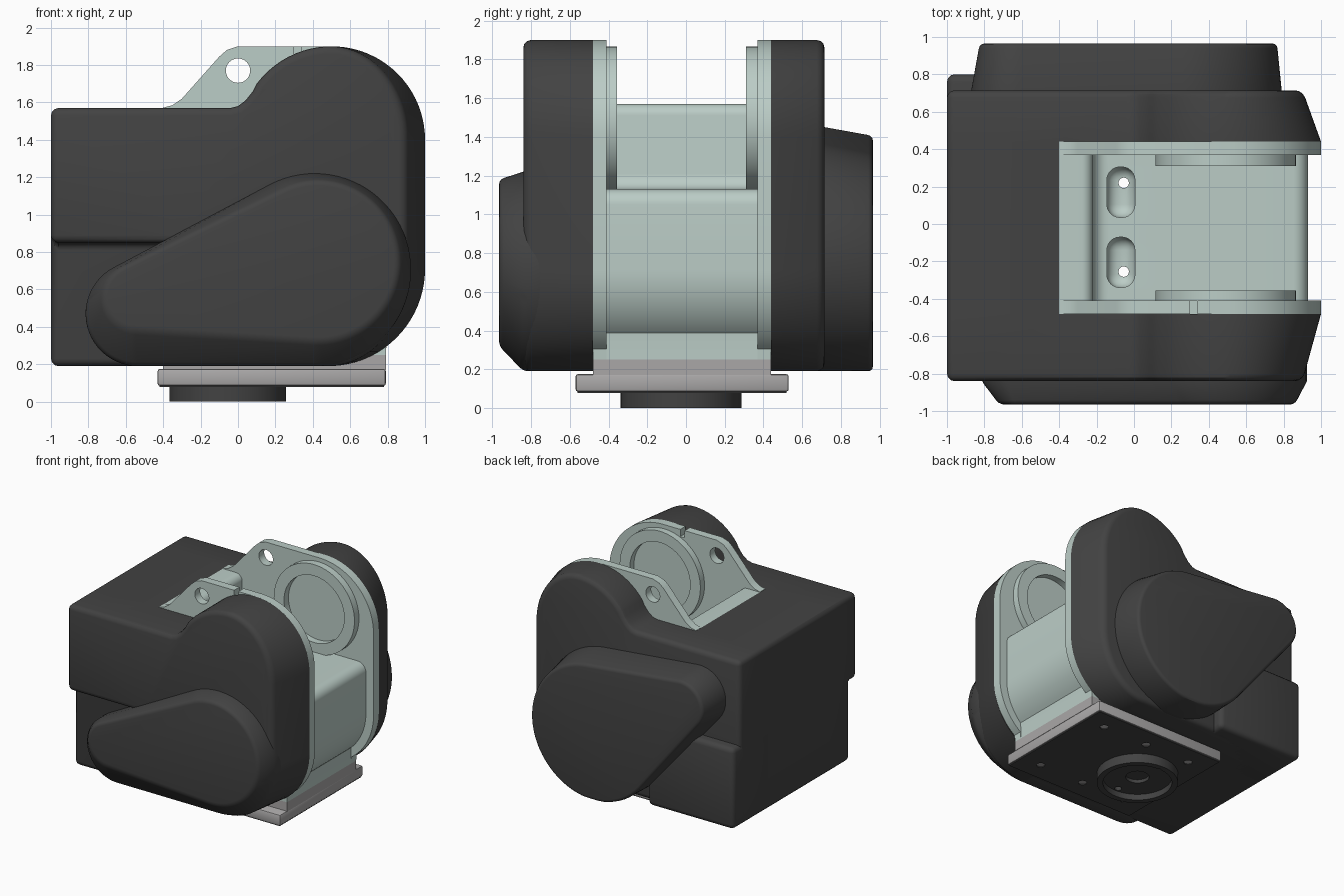
import bpy, bmesh
from math import radians, sin, cos, atan2, acos, hypot, pi

if "Cube" in bpy.data.objects:
    bpy.data.objects.remove(bpy.data.objects["Cube"])


def material(name, rgb):
    m = bpy.data.materials.new(name)
    m.diffuse_color = (*rgb, 1)
    m.use_nodes = True
    m.node_tree.nodes["Principled BSDF"].inputs["Base Color"].default_value = m.diffuse_color
    return m


DARK = material("dark_cover", (0.055, 0.055, 0.055))
LIGHT = material("pale_metal", (0.50, 0.61, 0.57))
GREY = material("base_grey", (0.40, 0.39, 0.39))


def arc(cx, cz, r, a0, a1, n=20):
    return [(cx + r * cos(radians(a0 + (a1 - a0) * i / n)),
             cz + r * sin(radians(a0 + (a1 - a0) * i / n))) for i in range(n + 1)]


def teardrop(x1, z1, r1, x2, z2, r2):
    """Outline around a big and a small circle."""
    phi = atan2(z2 - z1, x2 - x1)
    a = acos((r1 - r2) / hypot(x2 - x1, z2 - z1))
    p, a = phi * 180 / pi, a * 180 / pi
    pts = arc(x2, z2, r2, p - a, p + a, 24) + arc(x1, z1, r1, p + a, p + 360 - a, 44)
    return [(x, max(z, 0.19)) for x, z in pts]


def finish(bm, name, mat):
    bmesh.ops.recalc_face_normals(bm, faces=bm.faces)
    me = bpy.data.meshes.new(name)
    bm.to_mesh(me)
    bm.free()
    ob = bpy.data.objects.new(name, me)
    bpy.context.collection.objects.link(ob)
    if mat:
        me.materials.append(mat)
    return ob


def loft(name, sections, mat=None):
    """Skin matching xz outlines placed at successive y positions."""
    bm = bmesh.new()
    rings = [[bm.verts.new((x, y, z)) for x, z in pts] for y, pts in sections]
    n = len(rings[0])
    for a, b in zip(rings, rings[1:]):
        for i in range(n):
            j = (i + 1) % n
            bm.faces.new((a[i], a[j], b[j], b[i]))
    bm.faces.new(rings[0])
    bm.faces.new(rings[-1])
    return finish(bm, name, mat)


def box(name, x0, x1, y0, y1, z0, z1, mat=None):
    return loft(name, [(y, [(x0, z0), (x1, z0), (x1, z1), (x0, z1)]) for y in (y0, y1)], mat)


def cylinder(name, x, y, z, r, depth, axis="Z", mat=None, n=48):
    bm = bmesh.new()
    bmesh.ops.create_cone(bm, cap_ends=True, segments=n, radius1=r, radius2=r, depth=depth)
    ob = finish(bm, name, mat)
    ob.location = (x, y, z)
    if axis == "Y":
        ob.rotation_euler.x = pi / 2
    return ob


def apply(ob, mod):
    bpy.context.view_layer.update()
    bpy.ops.object.select_all(action="DESELECT")
    ob.select_set(True)
    bpy.context.view_layer.objects.active = ob
    bpy.ops.object.modifier_apply(modifier=mod.name)


def cut(ob, *cutters):
    for c in cutters:
        c.hide_render = True
        mod = ob.modifiers.new("cut", "BOOLEAN")
        mod.object, mod.operation, mod.solver = c, "DIFFERENCE", "EXACT"
        apply(ob, mod)
        bpy.data.objects.remove(c)


def bevel(ob, width, segments=3):
    mod = ob.modifiers.new("bevel", "BEVEL")
    mod.width, mod.segments = width, segments
    mod.limit_method, mod.angle_limit = "ANGLE", radians(32)
    apply(ob, mod)


# Main cover: one wide shell, tapered on its outer sides, with an open bay
outline = ([(-1, 0.19), (-1, 1.57), (-0.04, 1.57), (0.0, 1.58), (0.04, 1.61), (0.08, 1.66)]
           + arc(0.5, 1.4, 0.5, 143, 0, 28) + arc(0.48, 0.71, 0.52, 0, -90))
tapered = [(0.45 + (x - 0.45) * 0.82 if x > 0.45 else x, z) for x, z in outline]
body = loft("main_cover", [(-0.84, tapered), (-0.48, outline), (0.44, outline), (0.715, tapered)], DARK)
cut(body, box("notch", -1.2, -0.3, -1, -0.75, 0, 0.85))
bevel(body, 0.04)
cut(body, box("bay", -0.4, 1.2, -0.48, 0.44, 0, 2.1))

# Lower rear bulge of the cover
bulge = box("lower_rear_cover", -1, -0.2, 0.3, 0.8, 0.19, 0.87, DARK)
bevel(bulge, 0.04)

# Teardrop side covers
front_base = teardrop(0.41, 0.705, 0.515, -0.535, 0.47, 0.28)
front_cap = teardrop(0.43, 0.75, 0.43, -0.54, 0.56, 0.18)
front = loft("front_side_cover", [(-0.7, front_base), (-0.84, front_base), (-0.965, front_cap)], DARK)
rear_base = teardrop(0.2, 0.775, 0.59, -0.63, 1.21, 0.24)
rear_cap = teardrop(0.2, 0.75, 0.565, -0.62, 1.2, 0.205)
rear = loft("rear_side_cover", [(0.66, rear_base), (0.715, rear_base), (0.965, rear_cap)], DARK)
for ob in (front, rear):
    bevel(ob, 0.025)

# Pale side plates with a lug hole
plate = ([(-0.4, 0.25), (-0.4, 1.572), (-0.35, 1.585), (-0.3, 1.62), (-0.1, 1.845),
          (-0.06, 1.88), (0, 1.9)] + arc(0.5, 1.4, 0.5, 90, 0)
         + arc(0.5, 0.71, 0.5, 0, -54) + [(0.79, 0.25)])
smooth = [body, bulge, front, rear]
for side, y0, y1, ring_y in (("front", -0.48, -0.41, -0.385), ("rear", 0.37, 0.44, 0.34)):
    p = loft(side + "_side_plate", [(y0, plate), (y1, plate)], LIGHT)
    cut(p, cylinder("lug", 0, 0, 1.77, 0.065, 3, "Y"))
    if side == "front":
        cut(p, box("slit", 0.3, 0.34, -0.6, -0.3, 1.84, 2))
    # Bearing ring on the inner face
    ring = cylinder(side + "_bearing_ring", 0.49, ring_y, 1.49, 0.375, 0.06, "Y", LIGHT, 64)
    cut(ring, cylinder("bore", 0.49, ring_y, 1.49, 0.28, 0.2, "Y", None, 64))
    smooth += [p, ring]

# Cradle between the plates, with two slots in its floor
web_outline = ([(-0.4, 0.25), (-0.4, 1.57)] + arc(-0.28, 1.51, 0.06, 90, 0, 8)
               + arc(-0.14, 1.21, 0.08, 180, 270, 8) + arc(0.85, 1.05, 0.08, 90, 0, 8)
               + arc(0.48, 0.71, 0.45, 0, -46, 12) + [(0.79, 0.34), (0.79, 0.25)])
web = loft("cradle", [(-0.41, web_outline), (0.37, web_outline)], LIGHT)
for y in (-0.205, 0.17):
    slot_shape = box("slot", -0.145, 0.005, y - 0.135, y + 0.135, 0.85, 1.3)
    mod = slot_shape.modifiers.new("round", "BEVEL")
    mod.width, mod.segments, mod.affect = 0.07, 6, "EDGES"
    cut(web, slot_shape)
drains = (-0.255, 0.22)
cut(web, *[cylinder("drain", -0.055, y, 0.6, 0.028, 2, n=16) for y in drains])
smooth.append(web)

# Base plate with raised centre block
base = box("base_plate", -0.43, 0.79, -0.57, 0.53, 0.085, 0.175, GREY)
bevel(base, 0.012, 2)
block = box("base_block", -0.4, 0.79, -0.48, 0.44, 0.17, 0.25, GREY)
under = box("base_underside", -0.42, 0.78, -0.56, 0.52, 0.078, 0.1, DARK)
cut(under, *[cylinder("bolt_hole", x, y, 0.08, 0.033, 0.03, n=20)
             for x in (-0.24, 0.18, 0.6) for y in (-0.4, 0.36)])

# Round foot: rim, recess and centre bore
foot = cylinder("round_foot", -0.055, -0.025, 0.042, 0.312, 0.084, mat=DARK, n=64)
cut(foot, cylinder("recess", -0.055, -0.025, 0, 0.265, 0.1, n=64),
    cylinder("bore", -0.055, -0.025, 0.05, 0.09, 0.3))
for ob in (base, block, under, foot):
    cut(ob, *[cylinder("drain", -0.055, y, 0.2, 0.028, 1, n=16) for y in drains])
smooth += [base, block, under, foot]

# Smooth shading with crisp edges
bpy.ops.object.select_all(action="DESELECT")
for ob in smooth:
    ob.select_set(True)
bpy.context.view_layer.objects.active = body
bpy.ops.object.shade_smooth_by_angle(angle=radians(30))
